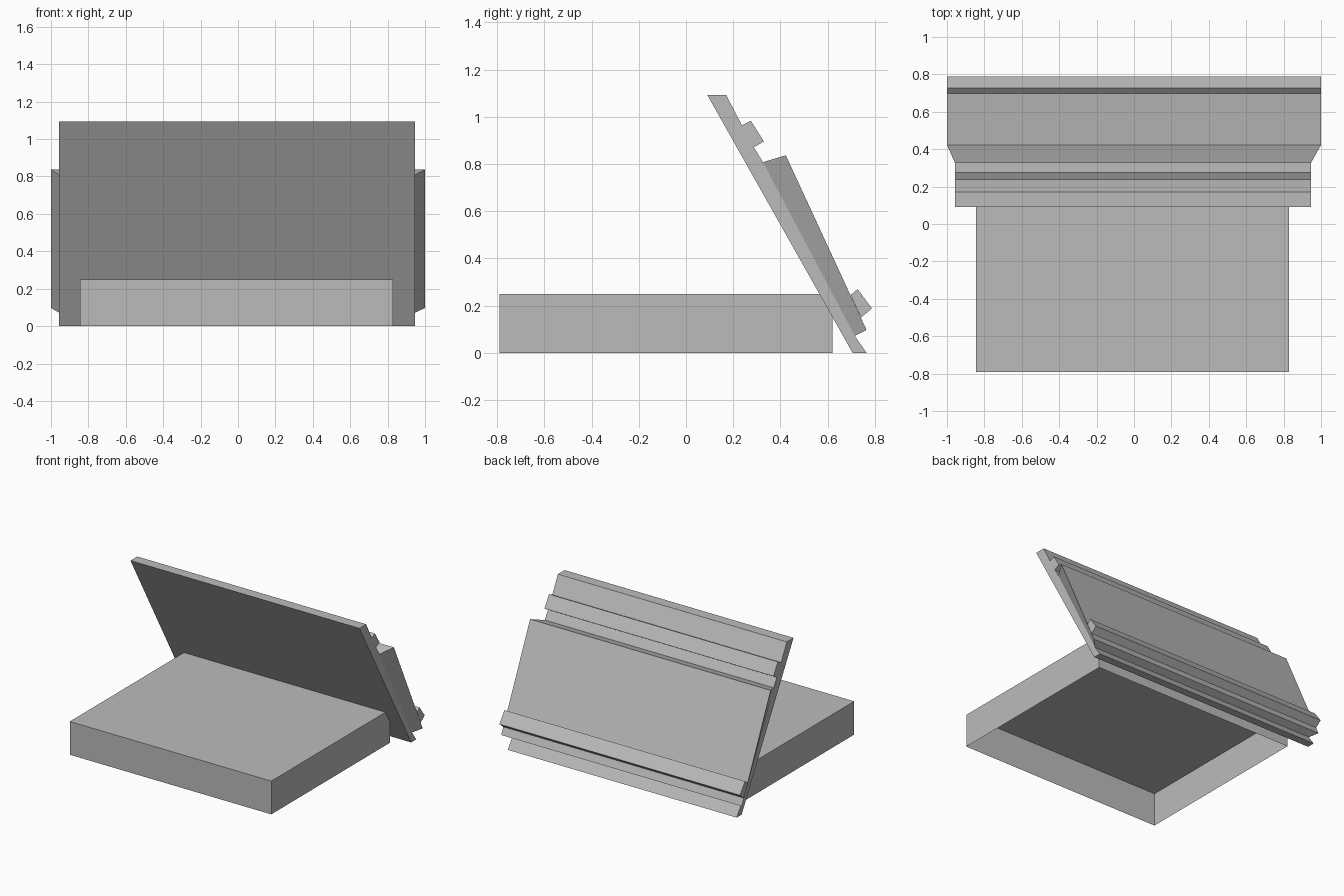
import bpy
import bmesh

default = bpy.data.objects.get("Cube")
if default:
    bpy.data.objects.remove(default, do_unlink=True)

grey = bpy.data.materials.new("plain grey")
grey.use_nodes = True
colour = (0.5, 0.5, 0.5, 1)
grey.diffuse_color = colour
grey.node_tree.nodes["Principled BSDF"].inputs["Base Color"].default_value = colour


def extrude_profile(name, profile, left, right, open_bottom=False):
    """Sweep a (y, z) profile along x; left and right give the end x per point."""
    bm = bmesh.new()
    a = [bm.verts.new((x, y, z)) for x, (y, z) in zip(left, profile)]
    b = [bm.verts.new((x, y, z)) for x, (y, z) in zip(right, profile)]
    bm.faces.new(a)
    bm.faces.new(b[::-1])
    n = len(profile)
    for i in range(n):
        j = (i + 1) % n
        bm.faces.new((a[i], b[i], b[j], a[j]))
    bmesh.ops.recalc_face_normals(bm, faces=bm.faces)
    if open_bottom:
        under = [f for f in bm.faces if all(v.co.z < 0.001 for v in f.verts)]
        bmesh.ops.delete(bm, geom=under, context="FACES_ONLY")
    mesh = bpy.data.meshes.new(name)
    bm.to_mesh(mesh)
    bm.free()
    mesh.materials.append(grey)
    obj = bpy.data.objects.new(name, mesh)
    bpy.context.collection.objects.link(obj)
    return obj


# Hollow base tray, open underneath
base = [(-0.79, 0), (0.62, 0), (0.62, 0.25), (-0.79, 0.25)]
extrude_profile("base", base, [-0.845] * 4, [0.83] * 4, open_bottom=True)

# Leaning panel with a raised rib near the top and a foot flange
panel = [(0.706, 0), (0.765, 0), (0.715, 0.072), (0.326, 0.808),
         (0.288, 0.871), (0.33, 0.896), (0.275, 0.983), (0.237, 0.964),
         (0.17, 1.093), (0.09, 1.093)]
extrude_profile("leaning_panel", panel, [-0.957] * 10, [0.946] * 10)

# Rear block, flaring outwards from the panel
block = [(0.326, 0.808), (0.423, 0.837), (0.765, 0.097), (0.715, 0.072)]
extrude_profile("rear_block", block,
                [-0.957, -1, -1, -0.957], [0.946, 1, 1, 0.946])

# Lower rail across the rear block
rail = [(0.698, 0.245), (0.727, 0.27), (0.788, 0.188), (0.742, 0.15)]
extrude_profile("lower_rail", rail, [-1] * 4, [1] * 4)
